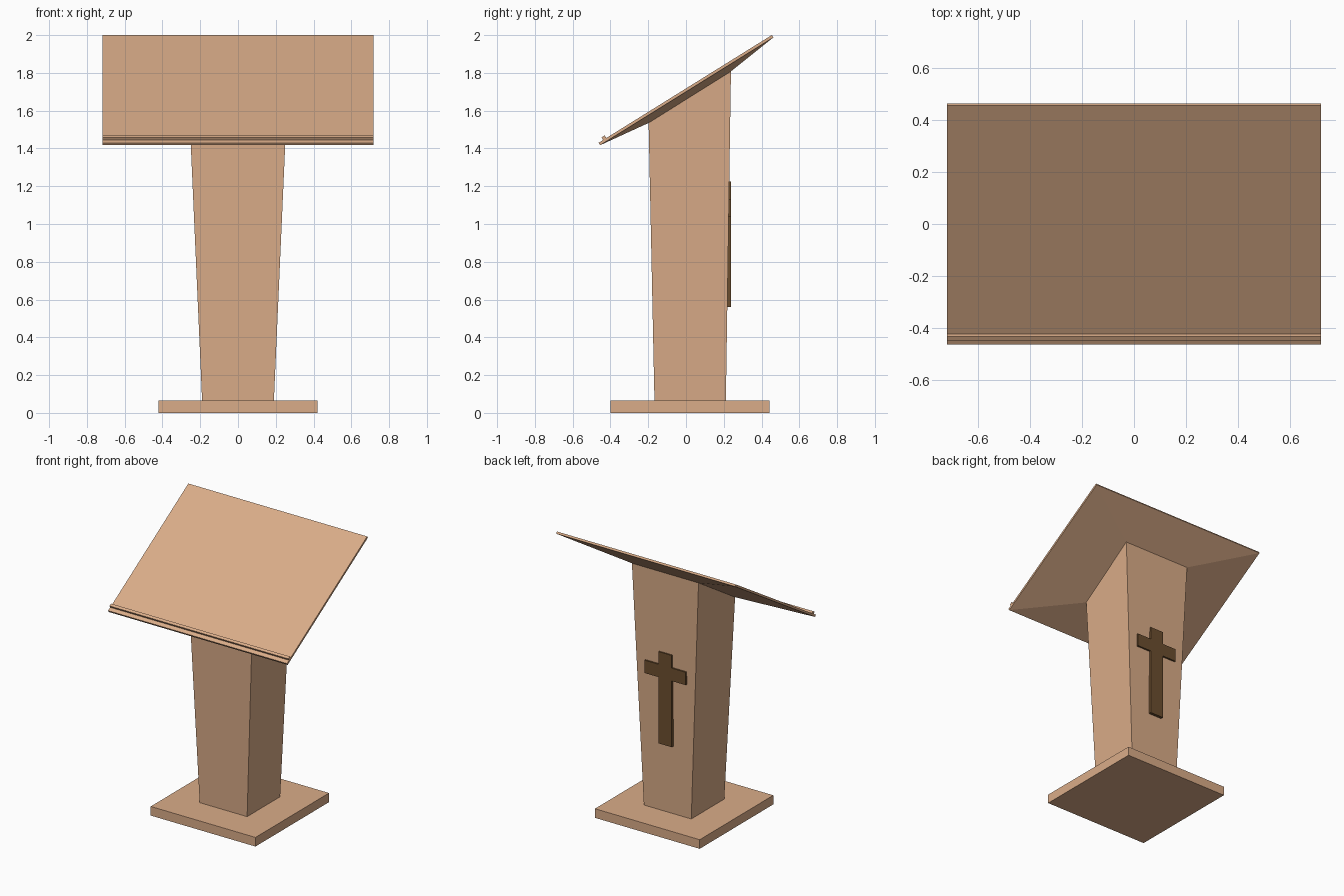
import bpy, bmesh, math
from mathutils import Vector

if "Cube" in bpy.data.objects:
    bpy.data.objects.remove(bpy.data.objects["Cube"])


def material(name, rgb):
    m = bpy.data.materials.new(name)
    m.diffuse_color = (*rgb, 1)
    m.use_nodes = True
    m.node_tree.nodes["Principled BSDF"].inputs["Base Color"].default_value = m.diffuse_color
    return m


wood = material("light wood", (0.70, 0.413, 0.246))
dark = material("dark wood", (0.15, 0.077, 0.028))


def loft(name, low, high, mat):
    """Closed solid between two matching rings of points."""
    bm = bmesh.new()
    a = [bm.verts.new(p) for p in low]
    b = [bm.verts.new(p) for p in high]
    n = len(a)
    bm.faces.new(a)
    bm.faces.new(b)
    for i in range(n):
        j = (i + 1) % n
        bm.faces.new((a[i], a[j], b[j], b[i]))
    bmesh.ops.recalc_face_normals(bm, faces=bm.faces)
    me = bpy.data.meshes.new(name)
    bm.to_mesh(me)
    bm.free()
    me.materials.append(mat)
    ob = bpy.data.objects.new(name, me)
    bpy.context.collection.objects.link(ob)
    return ob


def ring(front, back):
    """Rectangle symmetric in x; front and back are (half width, y, z)."""
    (w0, y0, z0), (w1, y1, z1) = front, back
    return [(-w0, y0, z0), (w0, y0, z0), (w1, y1, z1), (-w1, y1, z1)]


# Slanted frame of the reading board: s runs up the slope, h out of it
SLOPE = math.atan2(0.571, 0.918)
UP = Vector((math.cos(SLOPE), math.sin(SLOPE)))
OUT = Vector((-UP.y, UP.x))
ORIGIN = Vector((-0.455, 1.417))
LENGTH, THICK, HALF = 1.081, 0.015, 0.717


def slope_ring(s0, s1, h):
    p, q = (ORIGIN + UP * s + OUT * h for s in (s0, s1))
    return ring((HALF, *p), (HALF, *q))


# Foot plate
loft("base", ring((0.42, -0.40, 0), (0.42, 0.443, 0)),
     ring((0.42, -0.40, 0.066), (0.42, 0.443, 0.066)), wood)

# Flaring column, cut off at a slant
column_top = ring((0.255, -0.198, 1.535), (0.267, 0.238, 1.808))
loft("column", ring((0.19, -0.167, 0.066), (0.19, 0.211, 0.066)), column_top, wood)

# Tapered underside, board and book lip
loft("board_support", column_top, slope_ring(0, LENGTH, 0), wood)
loft("reading_board", slope_ring(0, LENGTH, 0), slope_ring(0, LENGTH, THICK), wood)
loft("book_lip", slope_ring(0.028, 0.048, THICK),
     slope_ring(0.028, 0.048, THICK + 0.016), wood)

# Cross on the back of the column, one outline extruded
w, a = 0.053, 0.165
half = [(w, 0.56), (w, 1.04), (a, 1.04), (a, 1.133), (w, 1.133), (w, 1.225)]
outline = half + [(-x, z) for x, z in reversed(half)]
loft("cross", [(x, 0.214, z) for x, z in outline],
     [(x, 0.239, z) for x, z in outline], dark)
